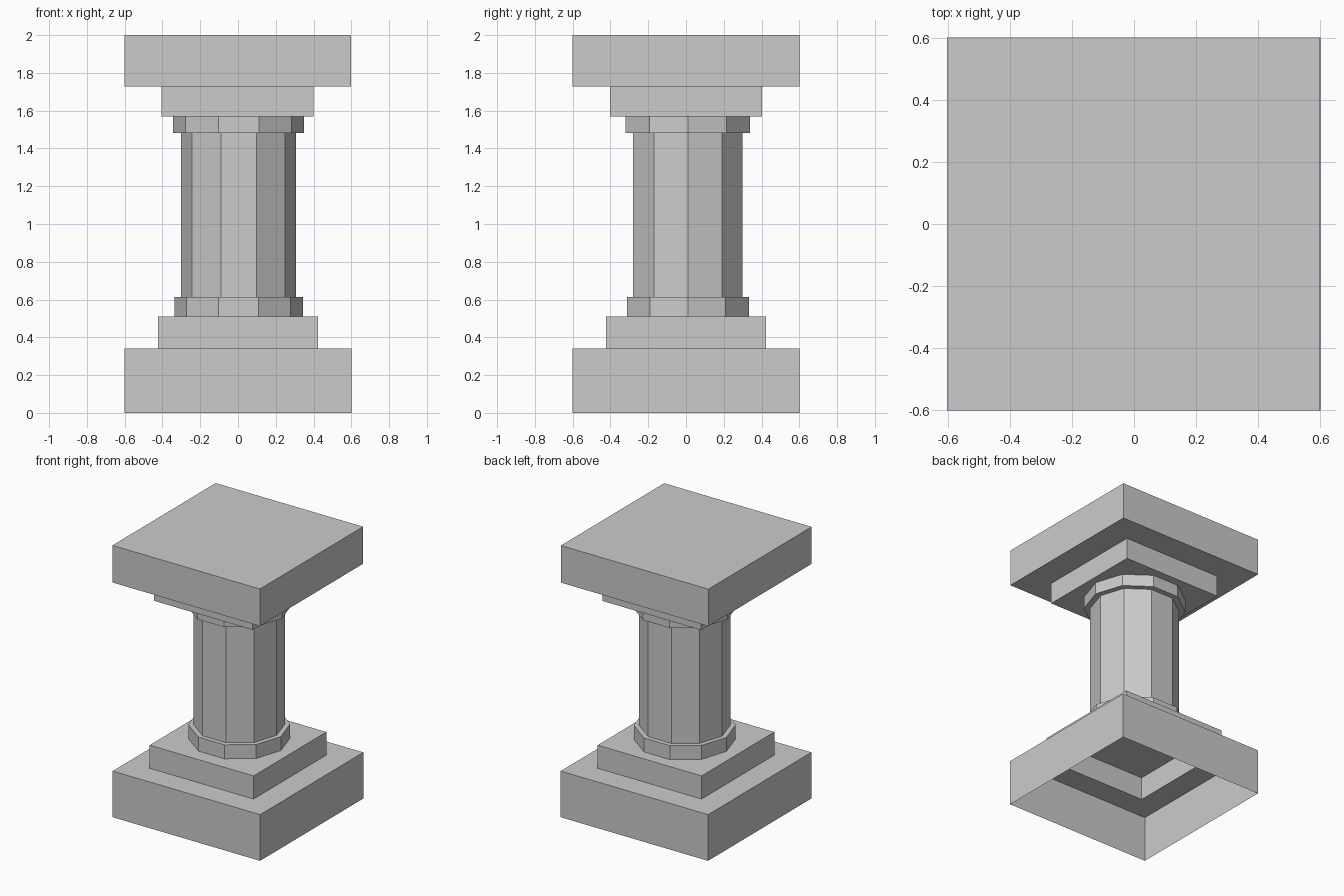
import bpy, bmesh
from math import cos, sin, pi, sqrt

if "Cube" in bpy.data.objects:
    bpy.data.objects.remove(bpy.data.objects["Cube"])


def loft(name, sides, start, profile, centre=(0, 0), cap_bottom=False, cap_top=False):
    """Stack polygon rings given as (corner radius, z) and skin them."""
    bm = bmesh.new()
    rings = []
    for r, z in profile:
        angles = [start + 2 * pi * i / sides for i in range(sides)]
        rings.append([bm.verts.new((centre[0] + r * cos(a), centre[1] + r * sin(a), z))
                      for a in angles])
    for low, high in zip(rings, rings[1:]):
        for i in range(sides):
            j = (i + 1) % sides
            bm.faces.new((low[i], low[j], high[j], high[i]))
    if cap_bottom:
        bm.faces.new(rings[0][::-1])
    if cap_top:
        bm.faces.new(rings[-1])
    mesh = bpy.data.meshes.new(name)
    bm.to_mesh(mesh)
    bm.free()
    obj = bpy.data.objects.new(name, mesh)
    bpy.context.collection.objects.link(obj)
    return obj


def square(profile):
    """Turn half-widths into corner radii."""
    return [(h * sqrt(2), z) for h, z in profile]


# Stepped plinth, hollow and open underneath
loft("base_plinth", 4, pi / 4,
     square([(0.6, 0), (0.6, 0.34), (0.423, 0.34), (0.423, 0.51)]), cap_top=True)

# Ten-sided shaft with a collar at each end
loft("column_shaft", 10, 0,
     [(0.34, 0.51), (0.34, 0.613), (0.305, 0.613),
      (0.305, 1.482), (0.347, 1.482), (0.347, 1.57)], centre=(0.003, 0.01))

# Stepped capital with the top slab
loft("capital", 4, pi / 4,
     square([(0.402, 1.57), (0.402, 1.727), (0.6, 1.727), (0.6, 2.0)]),
     centre=(-0.002, 0), cap_bottom=True, cap_top=True)
